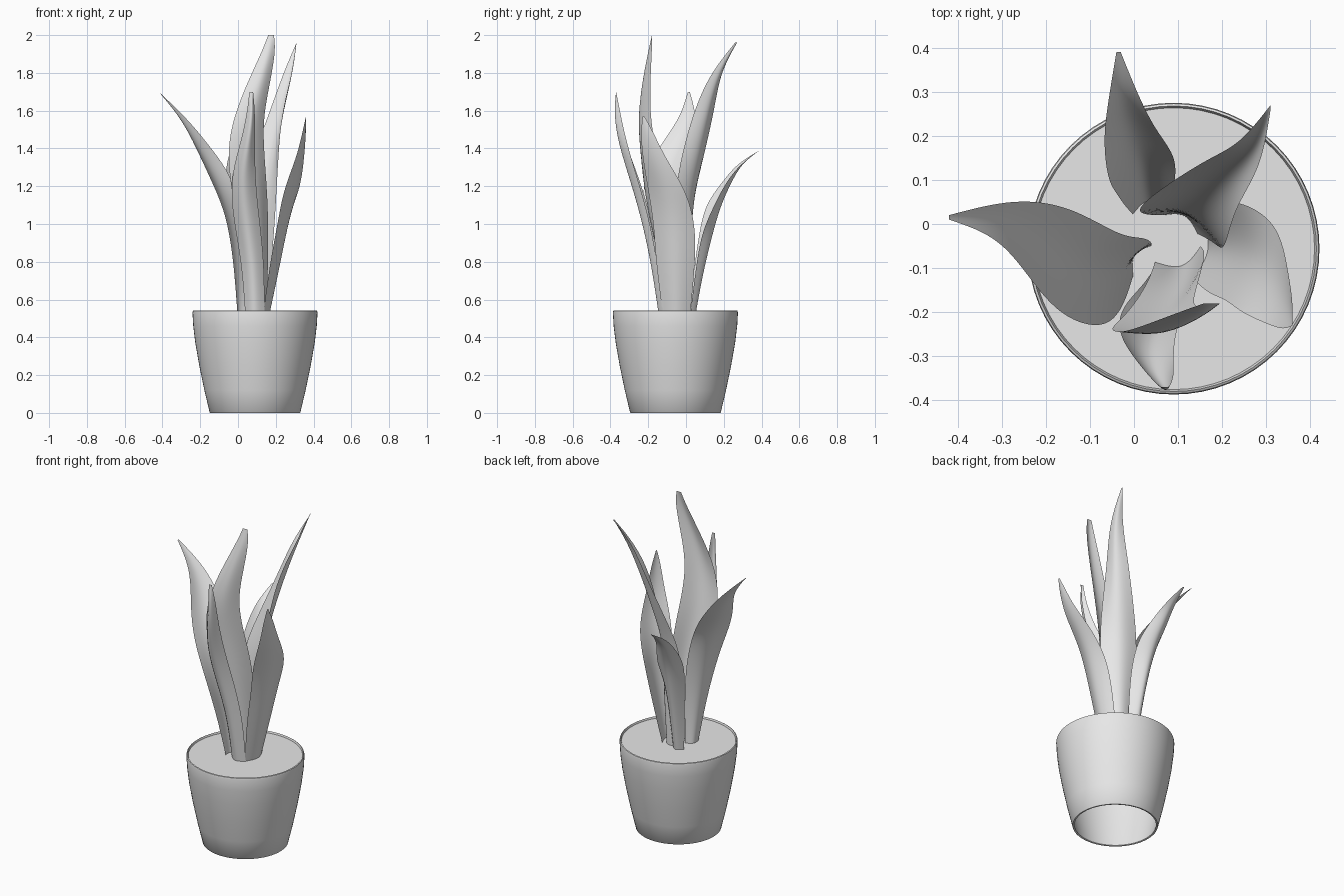
import bpy
import bmesh
import math
from mathutils import Vector

cube = bpy.data.objects.get("Cube")
if cube:
    bpy.data.objects.remove(cube, do_unlink=True)

CENTRE = Vector((0.09, -0.056, 0))


def make_material(name, colour):
    material = bpy.data.materials.new(name)
    material.use_nodes = True
    material.diffuse_color = colour
    material.node_tree.nodes["Principled BSDF"].inputs["Base Color"].default_value = colour
    return material


plain_grey = make_material("plain grey", (0.8, 0.8, 0.8, 1))


def finish(name, bm, sharp_angle):
    """Turn a bmesh into a smooth-shaded object."""
    mesh = bpy.data.meshes.new(name)
    bm.to_mesh(mesh)
    bm.free()
    mesh.materials.append(plain_grey)
    obj = bpy.data.objects.new(name, mesh)
    bpy.context.collection.objects.link(obj)
    bpy.ops.object.select_all(action="DESELECT")
    obj.select_set(True)
    bpy.context.view_layer.objects.active = obj
    bpy.ops.object.shade_smooth_by_angle(angle=math.radians(sharp_angle))
    return obj


def lathe(name, profile, segments=64):
    """Spin a (radius, height) profile around the pot axis."""
    bm = bmesh.new()
    verts = [bm.verts.new(CENTRE + Vector((r, 0, z))) for r, z in profile]
    edges = [bm.edges.new(pair) for pair in zip(verts, verts[1:])]
    bmesh.ops.spin(bm, geom=verts + edges, cent=CENTRE, axis=(0, 0, 1),
                   angle=math.tau, steps=segments, use_duplicate=False)
    bmesh.ops.remove_doubles(bm, verts=bm.verts, dist=0.0005)
    bmesh.ops.recalc_face_normals(bm, faces=bm.faces)
    return finish(name, bm, 35)


def leaf(name, rows):
    """Loft a folded blade; each row holds height, two edge points and
    the outward offset of the midrib, all in hundredths of a unit."""
    bm = bmesh.new()
    loops = []
    for z, lx, ly, rx, ry, fold in rows:
        left, right = Vector((lx, ly, z)), Vector((rx, ry, z))
        across = (right - left).normalized()
        outward = Vector((across.y, -across.x, 0))
        midrib = (left + right) / 2 + outward * fold
        loops.append([bm.verts.new(p / 100) for p in (left, midrib, right)])
    for low, high in zip(loops, loops[1:]):
        for i in range(2):
            bm.faces.new((low[i], low[i + 1], high[i + 1], high[i]))
    obj = finish(name, bm, 180)
    smooth = obj.modifiers.new("smooth blade", "SUBSURF")
    smooth.levels = smooth.render_levels = 3
    smooth.boundary_smooth = "PRESERVE_CORNERS"


# Hollow, open-bottomed pot wall with a thin rounded rim
wall = [(0.24, 0.002), (0.268, 0.12), (0.295, 0.25),
        (0.316, 0.37), (0.327, 0.46), (0.331, 0.53)]
inner_wall = [(r - 0.012, z) for r, z in reversed(wall)]
lathe("pot", wall + [(0.329, 0.54), (0.324, 0.543)] + inner_wall
      + [(0.231, 0), (0.238, 0), wall[0]])

# Soil disc
lathe("soil", [(0, 0.532), (0.32, 0.532)])

# Six blades growing out of the middle of the soil
leaf("tall_front_leaf", [
    (50, 5, -8, 15, -5, 4), (80, 3, -14, 16, -6, 5),
    (110, -2, -21, 16, -8, 6), (135, -6, -24, 14, -15, 5),
    (155, -3, -25, 13, -19, 5), (175, 5, -22, 17, -19, 4),
    (192, 13, -19, 20, -18, 2), (200, 16, -18, 19, -18, 0)])
leaf("tall_back_leaf", [
    (50, 14, -2, 7, 2, 3), (80, 18, -4, 3, 2, 5),
    (110, 20, -6, 0, 3, 6), (130, 21, -4, 6, 8, 7),
    (160, 23, 4, 17, 15, 6), (180, 29, 13, 24, 18, 4),
    (196, 31, 26, 31, 27, 0)])
leaf("right_leaf", [
    (50, 4, -5, 0, -11, 3), (80, 4, -4, -2, -18, 4),
    (105, 2, -3, -6, -24, 5), (125, -3, -3, -15, -22, 5),
    (140, -14, 4, -22, -15, 4), (156, -27, 6, -30, -3, 2),
    (170, -42, 2, -42, 1, 0)])
leaf("back_leaf", [
    (50, 7, 2, 0, 2, 4), (75, 8, 5, -2, 4, 7),
    (95, 9, 8, -4, 7, 10), (110, 10, 15, -6, 10, 9),
    (122, 5, 21, -7, 19, 6), (132, 1, 29, -6, 27, 2),
    (139, -3, 39, -4, 39, 0)])
leaf("left_leaf", [
    (50, 13, -12, 14, 2, 4), (80, 17, -16, 20, 5, 6),
    (100, 21, -17, 25, 5, 5), (118, 24, -20, 33, 0, 3),
    (135, 31, -23, 35, -11, 1), (148, 34, -24, 36, -17, 1),
    (157, 36, -23, 36, -22, 0)])
leaf("front_leaf", [
    (50, 4, -11, 14, -12, 4), (80, 2, -14, 14, -15, 6),
    (105, -3, -19, 11, -20, 7), (125, -4, -25, 9, -26, 7),
    (145, 2, -33, 9, -32, 6), (160, 5, -36, 9, -35, 4),
    (170, 6, -37, 8, -37, 0)])
